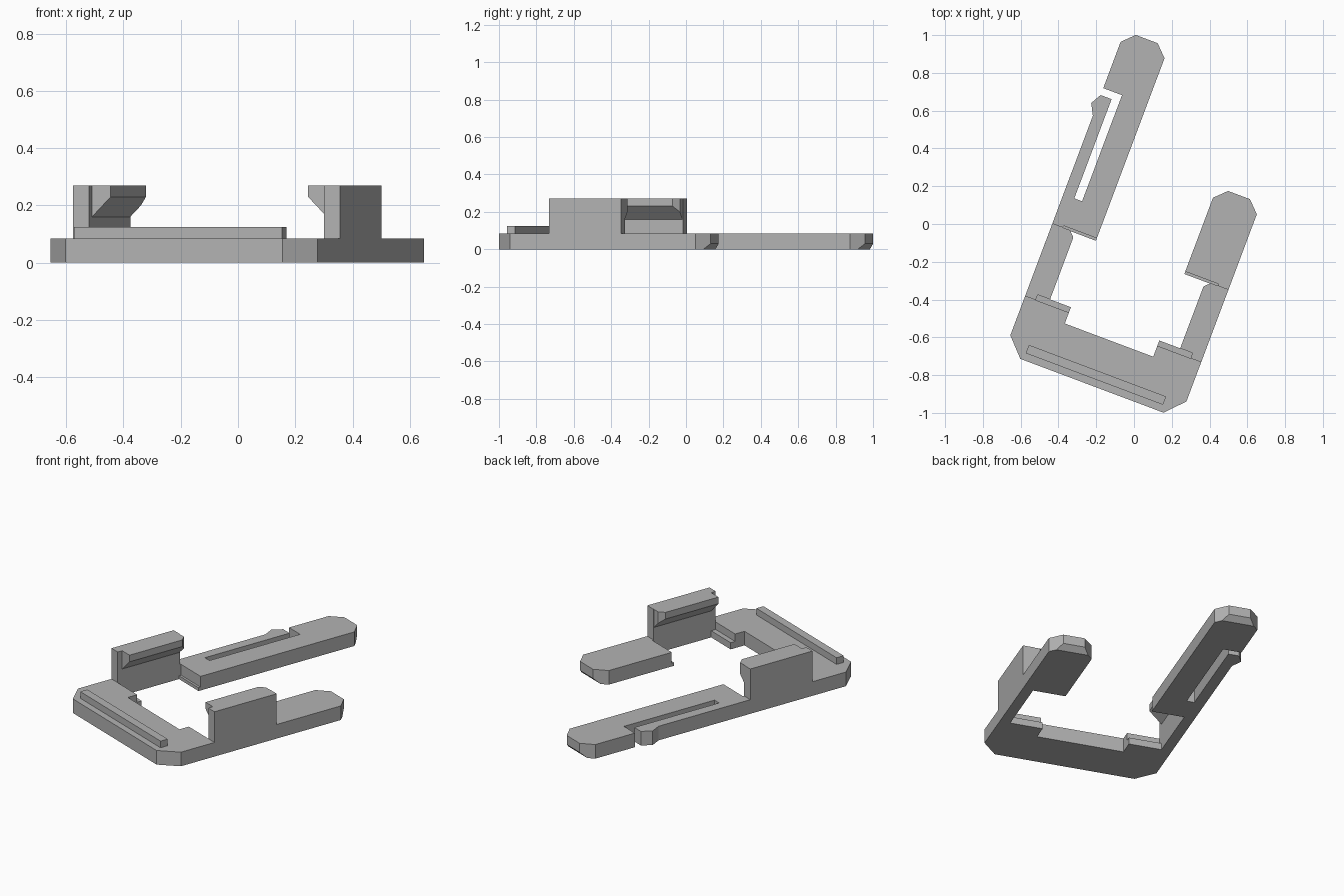
import bpy, bmesh
from math import radians
from mathutils import Matrix

cube = bpy.data.objects.get("Cube")
if cube:
    bpy.data.objects.remove(cube, do_unlink=True)

grey = bpy.data.materials.new("plain grey")
grey.use_nodes = True
colour = (0.45, 0.45, 0.45, 1)
grey.diffuse_color = colour
grey.node_tree.nodes["Principled BSDF"].inputs["Base Color"].default_value = colour

# The clip is drawn symmetrically, then turned to its resting angle
PLACE = Matrix.Rotation(radians(-20.6), 4, "Z") @ Matrix.Translation((0.0925, 0, 0))
FLOOR = 0.085
OUTER, WALL, INNER = 0.498, 0.438, 0.25


def prism(name, points, depth, chamfer=None, size=0.03):
    """Extrude a flat outline; optionally bevel the edges a rule picks."""
    bm = bmesh.new()
    face = bm.faces.new([bm.verts.new(p) for p in points])
    solid = bmesh.ops.extrude_face_region(bm, geom=[face])
    moved = [g for g in solid["geom"] if isinstance(g, bmesh.types.BMVert)]
    bmesh.ops.translate(bm, vec=depth, verts=moved)
    bmesh.ops.recalc_face_normals(bm, faces=bm.faces[:])
    if chamfer:
        edges = [e for e in bm.edges if chamfer(*[v.co for v in e.verts])]
        bmesh.ops.bevel(bm, geom=edges, offset=size, segments=1, affect="EDGES")
    bm.transform(PLACE)
    bmesh.ops.recalc_face_normals(bm, faces=bm.faces[:])
    mesh = bpy.data.meshes.new(name)
    bm.to_mesh(mesh)
    bm.free()
    mesh.materials.append(grey)
    obj = bpy.data.objects.new(name, mesh)
    bpy.context.collection.objects.link(obj)
    return obj


def block(name, x0, x1, y0, y1, z0, z1):
    corners = [(x0, y0, z0), (x1, y0, z0), (x1, y1, z0), (x0, y1, z0)]
    return prism(name, corners, (0, 0, z1 - z0))


def arm_tip(end):
    """Rounded-off arm end, from the outer side to the inner side."""
    cut = 0.062
    return [(OUTER, end - cut), (OUTER - cut, end), (INNER + cut, end), (INNER, end - cut)]


# Stepped inner edge shared by both arms, from arm root to front bar
inner_edge = [(INNER, -0.14), (WALL, -0.14), (WALL, -0.56), (INNER, -0.56), (INNER, -0.622)]
front_corner = [(0.405, -0.88), (OUTER, -0.782)]
RIGHT_END, LEFT_END = 0.94, 0.339

# Springy prong and slot in the long arm
prong = [(OUTER, 0.616), (0.392, 0.616), (0.392, 0.016), (0.436, 0.016),
         (0.436, 0.577), (OUTER, 0.577), (0.53, 0.52), (OUTER, 0.46)]

left_side = front_corner + arm_tip(LEFT_END) + inner_edge
long_side = inner_edge[::-1] + arm_tip(RIGHT_END)[::-1] + prong + front_corner[::-1]
outline = left_side + [(-x, y) for x, y in long_side]


def tip_edge(a, b):
    return a.z == b.z == 0 and a.y == b.y and any(
        abs(a.y - end) < 0.001 for end in (LEFT_END, RIGHT_END))


prism("base_frame", [(x, y, 0) for x, y in outline], (0, 0, FLOOR), tip_edge)

# Raised rail on the front bar
block("front_rail", -0.388, 0.388, -0.842, -0.795, FLOOR, 0.125)

# Side walls with overhanging hooks, and the low lips between them
for side, s in (("left", 1), ("right", -1)):
    block(side + "_wall", s * WALL, s * OUTER, -0.56, -0.148, FLOOR, 0.27)
    profile = [(WALL, 0.16), (0.368, 0.23), (0.368, 0.27), (WALL, 0.27)]
    prism(side + "_hook", [(s * x, -0.53, z) for x, z in profile], (0, 0.38, 0),
          lambda a, b: a.y == b.y and a.y > -0.2 and abs(a.x) < 0.4 and abs(b.x) < 0.4)
    block(side + "_front_lip", s * INNER, s * WALL, -0.56, -0.53, 0, 0.04)
    block(side + "_arm_lip", s * INNER, s * WALL, -0.154, -0.14, 0, 0.02)
